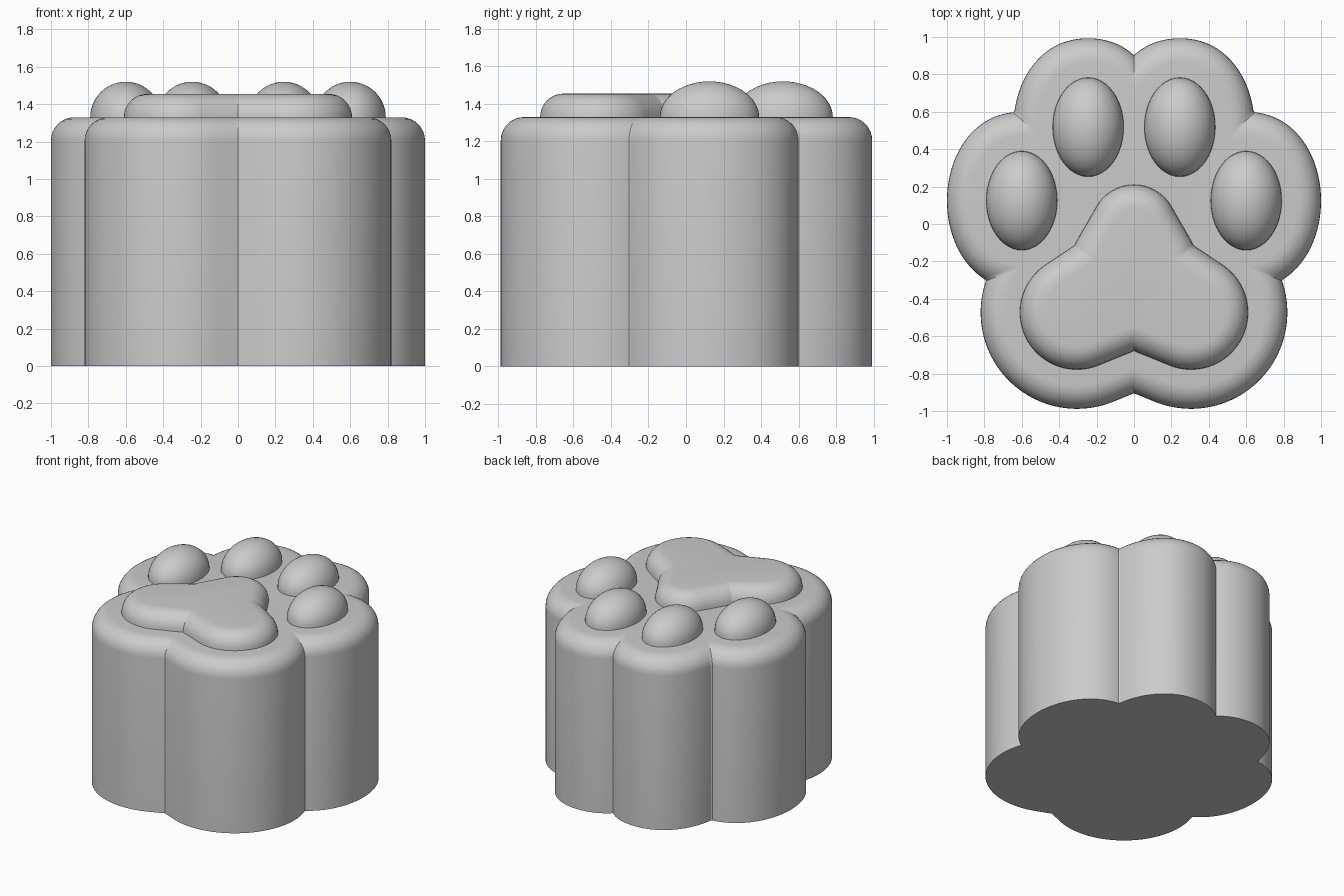
import bpy, bmesh, math
from mathutils import Vector

cube = bpy.data.objects.get("Cube")
if cube:
    bpy.data.objects.remove(cube)

grey = bpy.data.materials.new("plain grey")
grey.use_nodes = True
colour = (0.6, 0.6, 0.6, 1)
grey.diffuse_color = colour
grey.node_tree.nodes["Principled BSDF"].inputs["Base Color"].default_value = colour

TOP = 1.33          # height of the block
MARGIN = 0.21       # rim of the block around the pads
TOE = (0.19, 0.265, 0.19)
TOES = {"inner": (0.245, 0.518), "outer": (0.6, 0.125)}
# Palm lobes: start centre, start radius, end centre, end radius
PALM = [((s * 0.305, -0.473), 0.305, (0, -0.312), 0.34) for s in (-1, 1)]
PALM.append(((0, -0.02), 0.23, (0, -0.25), 0.345))


def lobe_distance(x, y, a, ra, b, rb):
    """Distance to the hull of two circles."""
    ux, uy = b[0] - a[0], b[1] - a[1]
    length = math.hypot(ux, uy)
    ux, uy = ux / length, uy / length
    px, py = x - a[0], y - a[1]
    along, across = px * ux + py * uy, abs(px * uy - py * ux)
    sine = (ra - rb) / length
    cosine = math.sqrt(1 - sine * sine)
    t = along * cosine - across * sine
    if t < 0:
        return math.hypot(along, across) - ra
    if t > length * cosine:
        return math.hypot(along - length, across) - rb
    return across * cosine + along * sine - ra


def toe_distance(x, y, centre):
    px, py = (abs(x) - centre[0]) / TOE[0], (y - centre[1]) / TOE[1]
    k = math.hypot(px, py)
    return k * (k - 1) / max(math.hypot(px / TOE[0], py / TOE[1]), 1e-6)


def palm_distance(x, y):
    return min(lobe_distance(x, y, *lobe) for lobe in PALM)


def paw_distance(x, y):
    return min([palm_distance(x, y)] + [toe_distance(x, y, c) for c in TOES.values()])


def outline(distance, offset, origin_y, count):
    """Trace the outermost offset curve around a centre point."""
    points = []
    for i in range(count):
        angle = math.tau * i / count
        c, s = math.cos(angle), math.sin(angle)
        r = 1.4
        for _ in range(60):
            step = distance(r * c, origin_y + r * s) - offset
            r -= 0.9 * step
            if abs(step) < 1e-5:
                break
        points.append((r * c, origin_y + r * s))
    return points


def finish(bm, name):
    bmesh.ops.recalc_face_normals(bm, faces=bm.faces[:])
    mesh = bpy.data.meshes.new(name)
    bm.to_mesh(mesh)
    bm.free()
    obj = bpy.data.objects.new(name, mesh)
    bpy.context.collection.objects.link(obj)
    mesh.materials.append(grey)
    bpy.ops.object.select_all(action='DESELECT')
    obj.select_set(True)
    bpy.context.view_layer.objects.active = obj
    bpy.ops.object.shade_smooth_by_angle(angle=math.radians(30))
    return obj


def rounded_slab(name, distance, offset, origin_y, bottom, top, radius, count, steps=8):
    """Stack outlines into a block with a rounded upper rim."""
    levels = [(bottom, offset)] if top - radius > bottom + 0.01 else []
    for i in range(steps + 1):
        a = math.pi / 2 * i / steps
        levels.append((top - radius + radius * math.sin(a),
                       offset - radius + radius * math.cos(a)))
    bm = bmesh.new()
    rings = []
    known = {}
    for z, off in levels:
        if off not in known:
            known[off] = outline(distance, off, origin_y, count)
        rings.append([bm.verts.new((x, y, z)) for x, y in known[off]])
    for low, high in zip(rings, rings[1:]):
        for i in range(count):
            j = (i + 1) % count
            bm.faces.new((low[i], low[j], high[j], high[i]))
    bm.faces.new(rings[0][::-1])
    bm.faces.new(rings[-1])
    return finish(bm, name)


# Block and palm pad
rounded_slab("paw_block", paw_distance, MARGIN, 0, 0, TOP, 0.125, 480)
rounded_slab("palm_pad", palm_distance, 0, -0.3, TOP, 1.455, 0.125, 240)

# Toe pads: half ellipsoids on top of the block
for kind, (cx, cy) in TOES.items():
    for side, sign in (("left", 1), ("right", -1)):
        bm = bmesh.new()
        bmesh.ops.create_uvsphere(bm, u_segments=48, v_segments=24, radius=1)
        bmesh.ops.bisect_plane(bm, geom=bm.verts[:] + bm.edges[:] + bm.faces[:],
                               plane_co=(0, 0, 0), plane_no=(0, 0, -1), clear_outer=True)
        bmesh.ops.scale(bm, vec=Vector(TOE), verts=bm.verts[:])
        bmesh.ops.translate(bm, vec=(sign * cx, cy, TOP), verts=bm.verts[:])
        finish(bm, f"{kind}_toe_pad_{side}")
